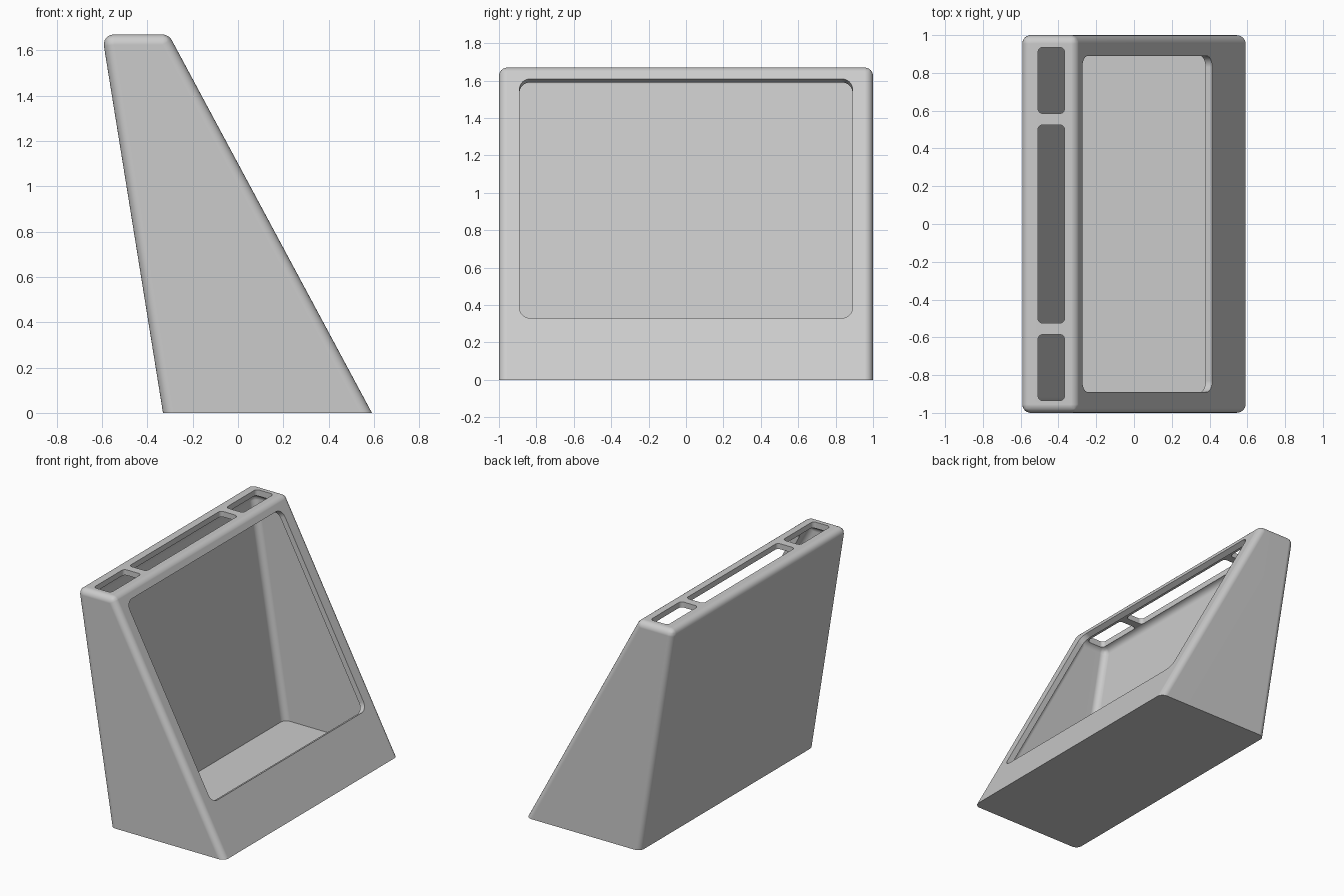
import bpy, bmesh, math
from mathutils import Matrix, Vector

if "Cube" in bpy.data.objects:
    bpy.data.objects.remove(bpy.data.objects["Cube"], do_unlink=True)

HEIGHT, WALL, FILLET = 1.67, 0.04, 0.045
BACK_X, BACK_LEAN = -0.331, -0.161      # rear face: x at the base, change per unit height
SLOPE_X, SLOPE_LEAN = 0.591, -0.537     # sloping face

grey = bpy.data.materials.new("light grey")
grey.use_nodes = True
colour = (0.6, 0.6, 0.6, 1)
grey.diffuse_color = colour
grey.node_tree.nodes["Principled BSDF"].inputs["Base Color"].default_value = colour


def finish(name, bm):
    mesh = bpy.data.meshes.new(name)
    bm.to_mesh(mesh)
    bm.free()
    mesh.materials.append(grey)
    obj = bpy.data.objects.new(name, mesh)
    bpy.context.collection.objects.link(obj)
    return obj


def extrude(bm, points, vector):
    face = bm.faces.new([bm.verts.new(p) for p in points])
    new = bmesh.ops.extrude_face_region(bm, geom=[face])["geom"]
    moved = [v for v in new if isinstance(v, bmesh.types.BMVert)]
    bmesh.ops.translate(bm, verts=moved, vec=vector)
    bm.normal_update()
    bmesh.ops.recalc_face_normals(bm, faces=bm.faces)
    bm.normal_update()


def wedge(name, inset):
    """Leaning wedge, rounded to one radius everywhere except round its base."""
    low, high = inset, HEIGHT - inset
    left = lambda z: BACK_X + BACK_LEAN * z + inset * math.hypot(1, BACK_LEAN)
    right = lambda z: SLOPE_X + SLOPE_LEAN * z - inset * math.hypot(1, SLOPE_LEAN)
    y = 1 - inset
    bm = bmesh.new()
    extrude(bm, [(left(low), -y, low), (right(low), -y, low),
                 (right(high), -y, high), (left(high), -y, high)], (0, 2 * y, 0))
    weight = bm.edges.layers.float.new("bevel_weight_edge")
    widest = 1.25
    for e in bm.edges:
        if max(v.co.z for v in e.verts) > low + 0.1:
            e[weight] = math.tan(e.calc_face_angle() / 2) / widest
    obj = finish(name, bm)
    bevel = obj.modifiers.new("fillet", 'BEVEL')
    bevel.limit_method = 'WEIGHT'
    bevel.offset_type = 'OFFSET'
    bevel.width = FILLET * widest
    bevel.segments = 6
    bevel.use_clamp_overlap = False
    bpy.context.view_layer.objects.active = obj
    bpy.ops.object.modifier_apply(modifier=bevel.name)
    return obj


def rounded_prism(name, width, length, radius, depth, matrix):
    """Rounded rectangle prism centred on its matrix."""
    points = []
    for i, (sx, sy) in enumerate([(1, 1), (-1, 1), (-1, -1), (1, -1)]):
        for k in range(7):
            a = (i + k / 6) * math.pi / 2
            points.append((sx * (width / 2 - radius) + radius * math.cos(a),
                           sy * (length / 2 - radius) + radius * math.sin(a), -depth / 2))
    bm = bmesh.new()
    extrude(bm, points, (0, 0, depth))
    bm.transform(matrix)
    return finish(name, bm)


# Outer shell and the hollow inside it
shell = wedge("wedge_holder_shell", 0)
cutters = [wedge("cavity_cutter", WALL)]

# Large window, cut square to the sloping face
z_low, z_high = 0.33, 1.61
mid = (z_low + z_high) / 2
along = Vector((SLOPE_LEAN, 0, 1)).normalized()
across = Vector((0, 1, 0))
frame = Matrix((along, across, along.cross(across))).transposed().to_4x4()
frame.translation = (SLOPE_X + SLOPE_LEAN * mid, 0, mid)
window_length = (z_high - z_low) * math.hypot(1, SLOPE_LEAN)
cutters.append(rounded_prism("window_cutter", window_length, 1.78, 0.06, 0.2, frame))

# Three slots through the top
for name, y0, y1 in [("right", -0.935, -0.585), ("middle", -0.525, 0.525), ("left", 0.585, 0.935)]:
    place = Matrix.Translation((-0.438, (y0 + y1) / 2, HEIGHT))
    cutters.append(rounded_prism(name + "_slot_cutter", 0.14, y1 - y0, 0.025, 0.2, place))

# Cut everything out of the shell
bpy.context.view_layer.objects.active = shell
for cutter in cutters:
    mod = shell.modifiers.new("cut", 'BOOLEAN')
    mod.operation = 'DIFFERENCE'
    mod.solver = 'EXACT'
    mod.object = cutter
    bpy.ops.object.modifier_apply(modifier=mod.name)
    bpy.data.objects.remove(cutter, do_unlink=True)

# Smooth fillets, crisp cut edges
bpy.ops.object.select_all(action='DESELECT')
shell.select_set(True)
bpy.ops.object.shade_smooth_by_angle(angle=math.radians(30))
weighted = shell.modifiers.new("flat faces", 'WEIGHTED_NORMAL')
weighted.keep_sharp = True
